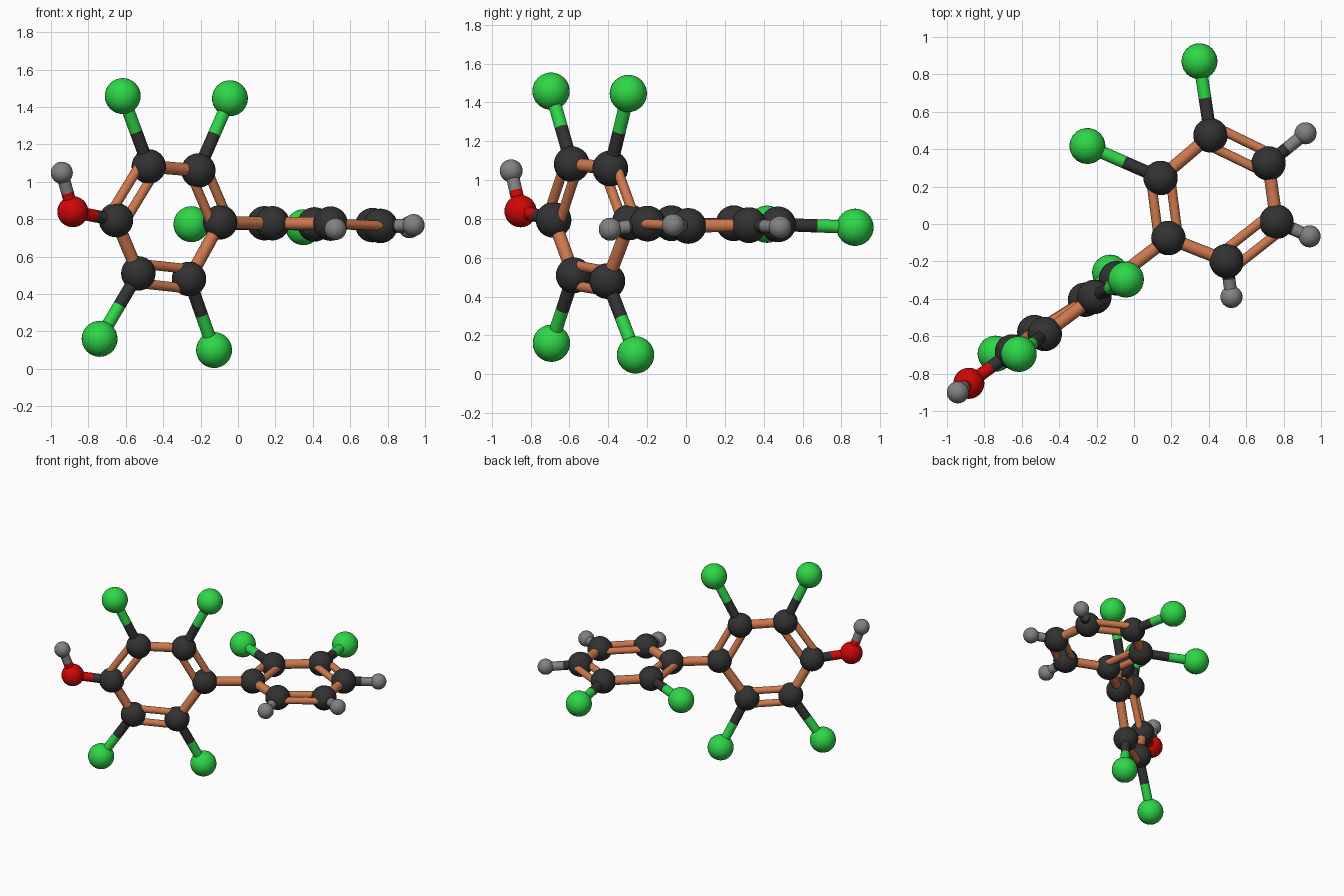
import bpy
from mathutils import Vector

if "Cube" in bpy.data.objects:
    bpy.data.objects.remove(bpy.data.objects["Cube"])


def mat(name, rgb):
    m = bpy.data.materials.new(name)
    m.diffuse_color = (*rgb, 1)
    m.use_nodes = True
    m.node_tree.nodes["Principled BSDF"].inputs["Base Color"].default_value = m.diffuse_color
    return m


# element -> (material, atom radius, plain name)
ELEMENTS = {
    "C": (mat("charcoal", (0.032, 0.032, 0.032)), 0.092, "carbon"),
    "L": (mat("green", (0.027, 0.68, 0.065)), 0.096, "chlorine"),
    "O": (mat("red", (0.62, 0.002, 0.002)), 0.083, "oxygen"),
    "H": (mat("grey", (0.22, 0.22, 0.22)), 0.059, "hydrogen"),
}
COPPER = mat("copper", (0.62, 0.19, 0.075))
SINGLE_R, DOUBLE_R, DOUBLE_GAP = 0.034, 0.026, 0.052


def finish(name, material):
    ob = bpy.context.object
    ob.name = name
    ob.data.materials.append(material)
    bpy.ops.object.shade_smooth_by_angle()


def atom(kind, pos):
    material, r, name = ELEMENTS[kind]
    bpy.ops.mesh.primitive_uv_sphere_add(segments=32, ring_count=16, radius=r, location=pos)
    finish(name + "_atom", material)


def rod(name, a, b, r, material):
    a, b = Vector(a), Vector(b)
    d = b - a
    bpy.ops.mesh.primitive_cylinder_add(vertices=24, radius=r, depth=d.length, location=(a + b) / 2,
                                        rotation=d.to_track_quat('Z', 'Y').to_euler())
    finish(name, material)


def split_bond(ka, a, kb, b):
    """Bond whose halves take the colours of the two atoms."""
    a, b = Vector(a), Vector(b)
    mid = (a + b) / 2
    for kind, p in ((ka, a), (kb, b)):
        rod(ELEMENTS[kind][2] + "_half_bond", p, mid, SINGLE_R, ELEMENTS[kind][0])


def ring(atoms, first_double):
    """Six carbons with alternating single and double copper bonds."""
    pts = [Vector(p) for p in atoms]
    centre = sum(pts, Vector()) / 6
    for i, p in enumerate(pts):
        q = pts[(i + 1) % 6]
        atom("C", p)
        if i % 2 == first_double:
            axis = (q - p).normalized()
            out = (p + q) / 2 - centre
            out = (out - axis * out.dot(axis)).normalized() * DOUBLE_GAP
            for s in (-1, 1):
                rod("ring_double_bond", p + out * s, q + out * s, DOUBLE_R, COPPER)
        else:
            rod("ring_single_bond", p, q, SINGLE_R, COPPER)


# upright ring (carries the oxygen) and flat ring
A = [(-0.652, -0.682, 0.795), (-0.477, -0.588, 1.082), (-0.212, -0.390, 1.060),
     (-0.095, -0.290, 0.783), (-0.262, -0.405, 0.480), (-0.533, -0.578, 0.510)]
B = [(0.184, -0.075, 0.778), (0.142, 0.246, 0.778), (0.409, 0.474, 0.772),
     (0.719, 0.324, 0.768), (0.762, 0.012, 0.764), (0.495, -0.198, 0.776)]
ring(A, 0)
ring(B, 0)
rod("ring_link_bond", A[3], B[0], SINGLE_R, COPPER)

# atoms hanging off the rings
SIDE = [
    (A[1], "L", (-0.616, -0.695, 1.458)), (A[2], "L", (-0.043, -0.297, 1.446)),
    (A[4], "L", (-0.128, -0.260, 0.100)), (A[5], "L", (-0.740, -0.693, 0.160)),
    (B[1], "L", (-0.249, 0.417, 0.773)), (B[2], "L", (0.350, 0.870, 0.757)),
    (B[3], "H", (0.917, 0.485, 0.757)), (B[4], "H", (0.939, -0.066, 0.768)),
    (B[5], "H", (0.521, -0.390, 0.747)), (A[0], "O", (-0.883, -0.852, 0.840)),
]
for base, kind, pos in SIDE:
    atom(kind, pos)
    split_bond("C", base, kind, pos)

# hydroxyl hydrogen
OXY, HYD = SIDE[-1][2], (-0.942, -0.900, 1.048)
atom("H", HYD)
split_bond("O", OXY, "H", HYD)
